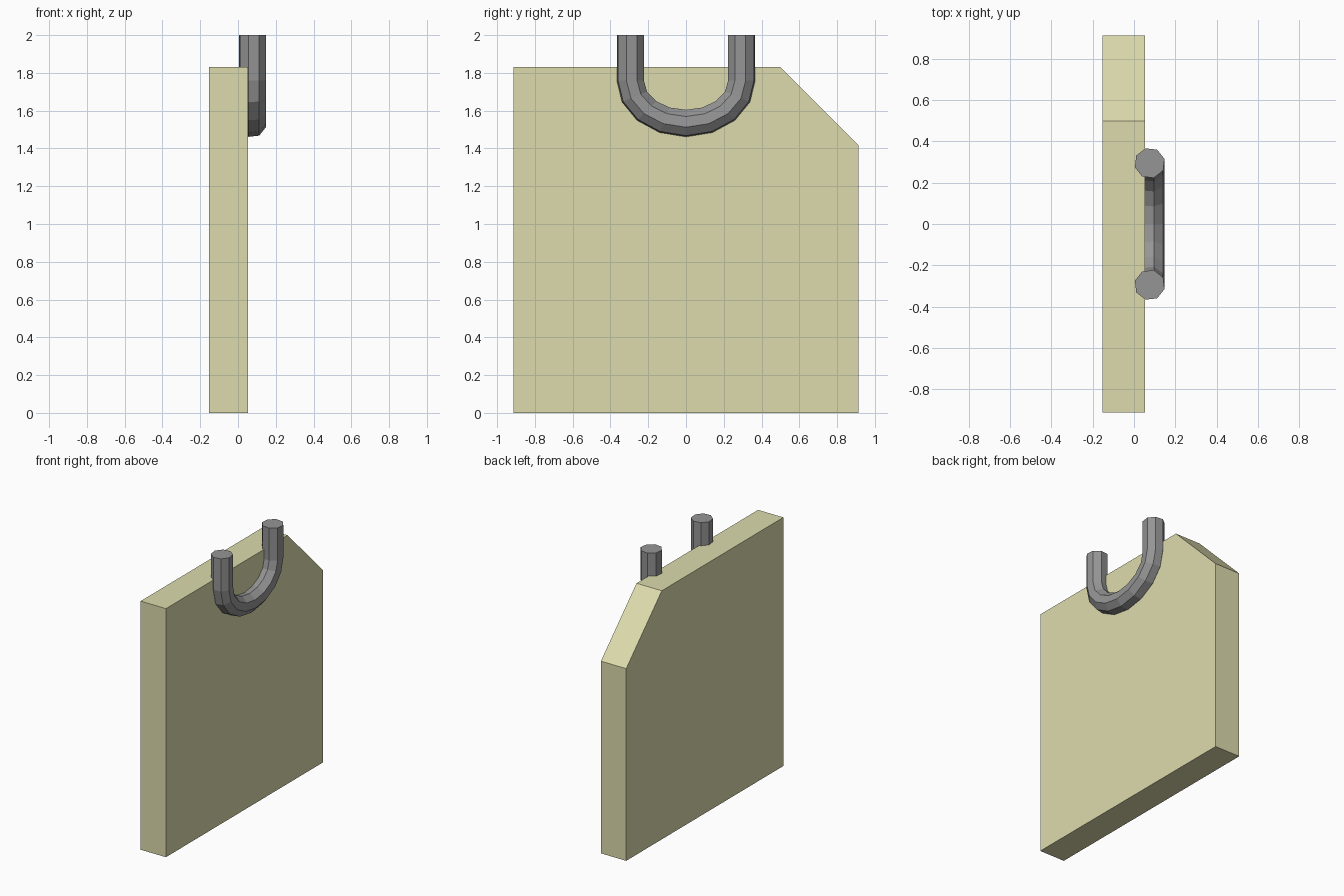
import bpy, bmesh
from math import sin, cos, pi, radians
from mathutils import Vector

if "Cube" in bpy.data.objects:
    bpy.data.objects.remove(bpy.data.objects["Cube"])


def make_object(name, bm, color=None):
    bmesh.ops.recalc_face_normals(bm, faces=bm.faces)
    mesh = bpy.data.meshes.new(name)
    bm.to_mesh(mesh)
    bm.free()
    obj = bpy.data.objects.new(name, mesh)
    bpy.context.collection.objects.link(obj)
    if color:
        mat = bpy.data.materials.new(name + "_material")
        mat.diffuse_color = color
        mat.use_nodes = True
        mat.node_tree.nodes["Principled BSDF"].inputs["Base Color"].default_value = mat.diffuse_color
        mesh.materials.append(mat)
    return obj


# Tag plate: square slab with one clipped upper corner
X0, X1 = -0.153, 0.053
profile = [(-0.914, 0), (0.914, 0), (0.914, 1.415), (0.5, 1.83), (-0.914, 1.83)]
bm = bmesh.new()
face = bm.faces.new([bm.verts.new((X0, y, z)) for y, z in profile])
ext = bmesh.ops.extrude_face_region(bm, geom=[face])
bmesh.ops.translate(bm, vec=(X1 - X0, 0, 0),
                    verts=[v for v in ext["geom"] if isinstance(v, bmesh.types.BMVert)])
make_object("tag_plate", bm, (0.72, 0.71, 0.42, 1))

# Hanger: low-poly octagonal tube bent into a U, open end up
SIDES, ARC, RADIUS, CX = 8, 8, 0.0745, 0.076
path = [(-0.295, 2.0, 0)]
for i in range(ARC + 1):
    a = pi * i / ARC
    path.append((-0.295 * cos(a), 1.76 - 0.227 * sin(a), a))
path.append((0.295, 2.0, pi))

bm = bmesh.new()
rings = []
for y, z, a in path:
    outward = Vector((0, -cos(a), -sin(a)))
    ring = []
    for k in range(SIDES):
        t = 2 * pi * k / SIDES + radians(16)
        p = Vector((CX, y, z)) + RADIUS * (cos(t) * Vector((1, 0, 0)) + sin(t) * outward)
        ring.append(bm.verts.new(p))
    rings.append(ring)
for r, s in zip(rings, rings[1:]):
    for k in range(SIDES):
        n = (k + 1) % SIDES
        bm.faces.new((r[k], r[n], s[n], s[k]))
bm.faces.new(rings[0])
bm.faces.new(rings[-1])
make_object("hanger_loop", bm, (0.3, 0.3, 0.3, 1))
